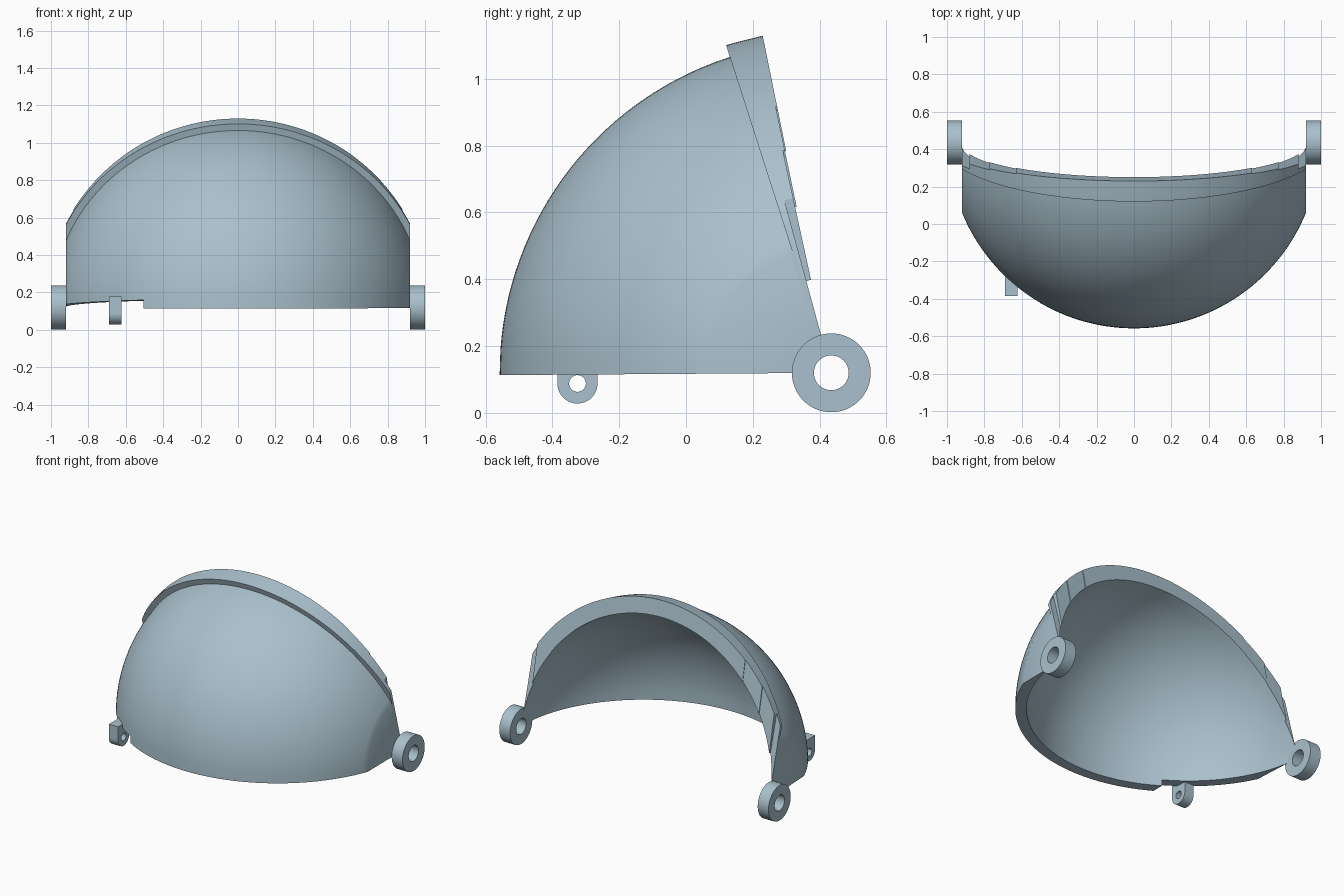
import bpy, bmesh, math

if "Cube" in bpy.data.objects:
    bpy.data.objects.remove(bpy.data.objects["Cube"])

PY, PZ = 0.435, 0.12                 # pivot axis, parallel to x
R_OUT, R_LIP, R_IN, HALF = 0.993, 1.03, 0.925, 0.92
LIP = 72.2                           # angle where the raised rim starts

mat = bpy.data.materials.new("pale blue grey")
mat.diffuse_color = (0.40, 0.53, 0.61, 1)
mat.use_nodes = True
mat.node_tree.nodes["Principled BSDF"].inputs["Base Color"].default_value = mat.diffuse_color


def finish(bm, name, angle=30):
    bmesh.ops.remove_doubles(bm, verts=bm.verts, dist=1e-5)
    bmesh.ops.dissolve_degenerate(bm, edges=bm.edges, dist=1e-5)
    bmesh.ops.recalc_face_normals(bm, faces=bm.faces)
    me = bpy.data.meshes.new(name)
    bm.to_mesh(me)
    bm.free()
    me.materials.append(mat)
    ob = bpy.data.objects.new(name, me)
    bpy.context.collection.objects.link(ob)
    bpy.ops.object.select_all(action='DESELECT')
    ob.select_set(True)
    bpy.context.view_layer.objects.active = ob
    bpy.ops.object.shade_smooth_by_angle(angle=math.radians(angle))
    return ob


def start_angle(x):                  # bottom edge, raised on the left
    return 2.6 if x < -0.505 else -0.4


def end_angle(x):                    # back edge, stepped towards the sides
    x = abs(x)
    return 78.5 if x < 0.63 else 78.2 if x < 0.773 else 77.7 if x < 0.88 else 74.8


# Visor shell: spherical wall swept around the pivot axis
steps = (-0.88, -0.773, -0.63, -0.505, 0.63, 0.773, 0.88)
tmax = math.asin(HALF / R_OUT)
xs = [R_OUT * math.sin(tmax * i / 32) for i in range(-32, 33)]
xs = [x for x in xs if min(abs(x - s) for s in steps) > 0.006]
cols = [(x, x) for x in xs] + [(s, s + d) for s in steps for d in (-0.001, 0.001)]
cols.sort(key=lambda c: c[1])

bm = bmesh.new()


def point(x, radius, deg):
    r = math.sqrt(max(radius * radius - x * x, 0))
    a = math.radians(deg)
    return bm.verts.new((x, PY - r * math.cos(a), PZ + r * math.sin(a)))


def quad(a, b, c, d):
    bm.faces.new((a, b, c, d))


outer, inner = [], []
for x, side in cols:
    mid = [4 + (LIP - 4) * i / 30 for i in range(31)]
    rows = [(start_angle(side), R_OUT)] + [(a, R_OUT) for a in mid]
    rows += [(LIP, R_LIP), (73.5, R_LIP), (end_angle(side), R_LIP)]
    outer.append([point(x, r, a) for a, r in rows])
    inner.append([point(x, R_IN, a) for a, r in rows])

n = len(outer[0])
for i in range(len(cols) - 1):
    for grid in (outer, inner):
        for j in range(n - 1):
            quad(grid[i][j], grid[i + 1][j], grid[i + 1][j + 1], grid[i][j + 1])
    for j in (0, n - 1):             # bottom and back edges
        quad(outer[i][j], outer[i + 1][j], inner[i + 1][j], inner[i][j])
for i in (0, -1):                    # flat cheeks
    for j in range(n - 1):
        quad(outer[i][j], outer[i][j + 1], inner[i][j + 1], inner[i][j])
finish(bm, "visor_shell")


def plate(name, x0, x1, cy, cz, outline, hole):
    """Plate across x with a round hole; both loops have equal point counts."""
    bm = bmesh.new()
    loops = [[bm.verts.new((x, cy + y, cz + z)) for y, z in pts]
             for x, pts in ((x0, outline), (x1, outline), (x1, hole), (x0, hole))]
    m = len(outline)
    for k in range(4):
        a, b = loops[k], loops[(k + 1) % 4]
        for i in range(m):
            j = (i + 1) % m
            bm.faces.new((a[i], a[j], b[j], b[i]))
    return finish(bm, name)


def circle(r, m=64):
    return [(r * math.cos(2 * math.pi * i / m), r * math.sin(2 * math.pi * i / m))
            for i in range(m)]


# Hinge rings on both sides
for side, s in (("left", -1), ("right", 1)):
    plate("hinge_ring_" + side, s * HALF, s * 1.0, PY, PZ, circle(0.118), circle(0.052))

# Small lug under the left edge: round bottom, square top
top = 0.09
lug = []
for y, z in circle(0.06):
    if z > 1e-6:
        k = min(0.06 / max(abs(y), 1e-6), top / z)
        y, z = y * k, z * k
    lug.append((y, z))
for corner in (0.06, -0.06):         # snap nearest points to the square corners
    i = min(range(64), key=lambda q: math.hypot(lug[q][0] - corner, lug[q][1] - top))
    lug[i] = (corner, top)
plate("latch_lug", -0.69, -0.622, -0.325, 0.088, lug, circle(0.025))
